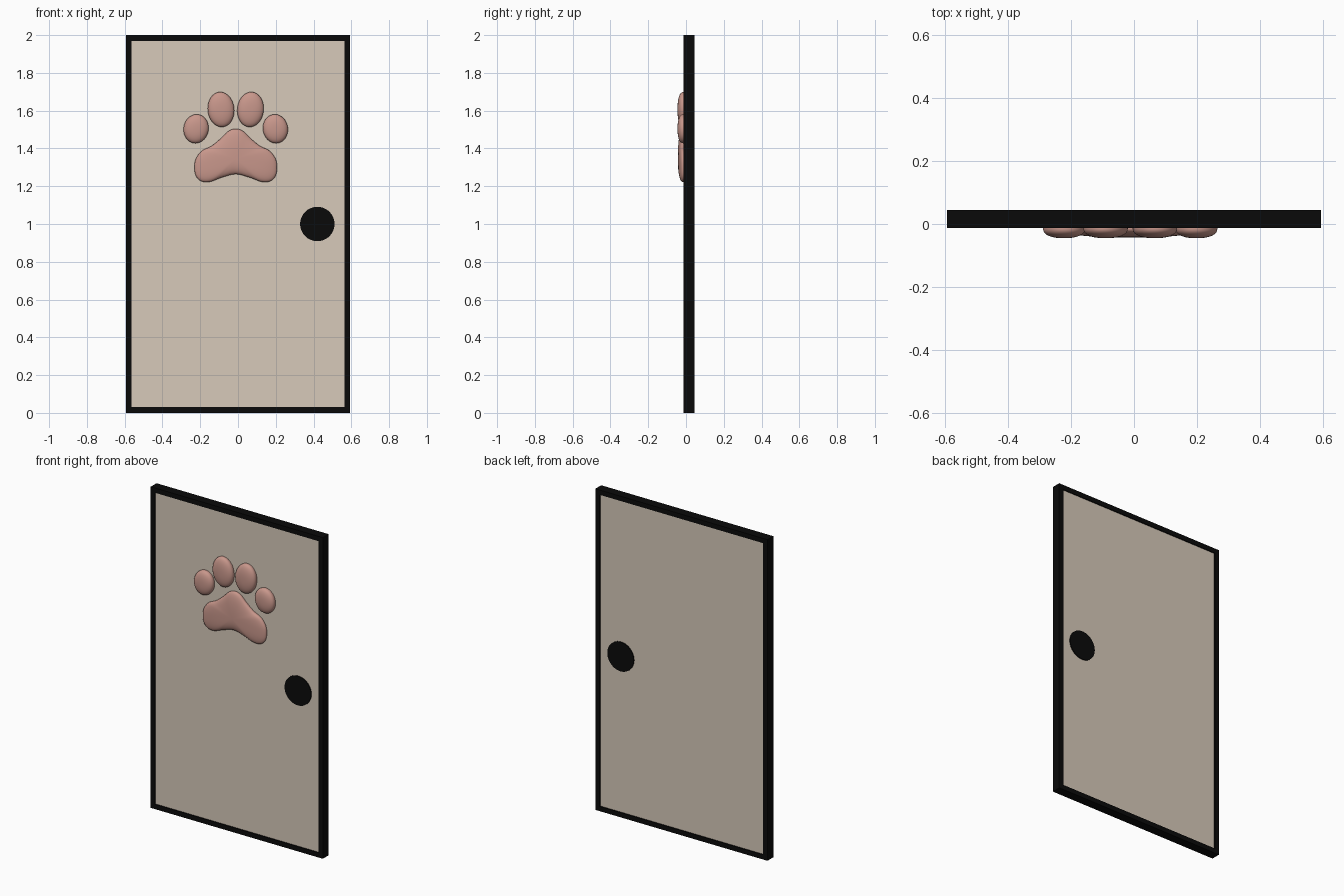
import bpy, bmesh, math

if "Cube" in bpy.data.objects:
    bpy.data.objects.remove(bpy.data.objects["Cube"])

W, H, B = 0.593, 2.0, 0.03         # half width, height, border
FRONT, BACK = -0.012, 0.045        # frame depth range
RECESS = 0.006
PAW_X = -0.012


def material(name, rgb):
    m = bpy.data.materials.new(name)
    m.diffuse_color = (*rgb, 1)
    m.use_nodes = True
    m.node_tree.nodes["Principled BSDF"].inputs["Base Color"].default_value = m.diffuse_color
    return m


BLACK = material("black", (0.003, 0.003, 0.003))
BEIGE = material("beige", (0.68, 0.59, 0.49))
PINK = material("pink", (0.58, 0.31, 0.26))


def finish(bm, name, mat, smooth=False):
    bmesh.ops.recalc_face_normals(bm, faces=bm.faces)
    me = bpy.data.meshes.new(name)
    bm.to_mesh(me)
    bm.free()
    ob = bpy.data.objects.new(name, me)
    bpy.context.collection.objects.link(ob)
    me.materials.append(mat)
    if smooth:
        me.polygons.foreach_set("use_smooth", [True] * len(me.polygons))
    return ob


def bridge(bm, a, b):
    n = len(a)
    for i in range(n):
        bm.faces.new((a[i], a[(i + 1) % n], b[(i + 1) % n], b[i]))


# Rectangular frame: four corner loops joined into a ring
def rect(bm, inset, y):
    x = W - inset
    return [bm.verts.new(p) for p in
            ((-x, y, inset), (x, y, inset), (x, y, H - inset), (-x, y, H - inset))]


bm = bmesh.new()
loops = [rect(bm, 0, FRONT), rect(bm, 0, BACK), rect(bm, B, BACK), rect(bm, B, FRONT)]
for i in range(4):
    bridge(bm, loops[i], loops[(i + 1) % 4])
finish(bm, "door_frame", BLACK)

# Slightly recessed panel
bm = bmesh.new()
a, b = rect(bm, B, FRONT + RECESS), rect(bm, B, BACK - RECESS)
bridge(bm, a, b)
bm.faces.new(a)
bm.faces.new(b)
finish(bm, "door_panel", BEIGE)

# Round handle disc passing through the panel
bpy.ops.mesh.primitive_cylinder_add(vertices=64, radius=0.091, depth=BACK - FRONT,
                                    location=(0.42, (FRONT + BACK) / 2, 1.0),
                                    rotation=(math.pi / 2, 0, 0))
knob = bpy.context.object
knob.name = "door_handle"
knob.data.materials.append(BLACK)
bpy.ops.object.shade_smooth_by_angle()


# Pillow: an outline shrunk towards its centre while it rises to the front
def pillow(name, outline, centre, top=-0.045, base=-0.014, steps=12):
    bm = bmesh.new()
    cx, cz = centre

    def ring(s, y):
        return [bm.verts.new((cx + (x - cx) * s, y, cz + (z - cz) * s)) for x, z in outline]

    prev = ring(0.97, 0.002)
    for i in range(steps):
        t = i / steps * math.pi / 2
        cur = ring(math.cos(t) ** 0.85, base + (top - base) * math.sin(t) ** 0.85)
        bridge(bm, prev, cur)
        prev = cur
    tip = bm.verts.new((cx, top, cz))
    for i in range(len(prev)):
        bm.faces.new((prev[i], prev[(i + 1) % len(prev)], tip))
    finish(bm, name, PINK, True)


# Closed Catmull-Rom curve through the points
def spline(pts, sub=5):
    n, out = len(pts), []
    for i in range(n):
        p = [pts[(i + k) % n] for k in (-1, 0, 1, 2)]
        for j in range(sub):
            t = j / sub
            out.append(tuple(0.5 * (2 * b + (c - a) * t + (2 * a - 5 * b + 4 * c - d) * t * t
                                    + (3 * b - a - 3 * c + d) * t ** 3)
                             for a, b, c, d in zip(*p)))
    return out


# Main pad: half outline mirrored
half = [(0, 1.504), (0.037, 1.493), (0.079, 1.453), (0.127, 1.414), (0.18, 1.387),
        (0.211, 1.345), (0.219, 1.30), (0.211, 1.255), (0.183, 1.227), (0.138, 1.223),
        (0.074, 1.246), (0, 1.264)]
full = half + [(-x, z) for x, z in half[-2:0:-1]]
pillow("paw_main_pad", spline([(x + PAW_X, z) for x, z in full]), (PAW_X, 1.345), top=-0.043)

# Toe pads: tilted ellipses, mirrored left and right
for kind, dx, z, rx, rz, tilt in (("inner", 0.078, 1.606, 0.07, 0.093, 6),
                                  ("outer", 0.21, 1.504, 0.066, 0.077, 10)):
    for side, s in (("left", -1), ("right", 1)):
        cx, r = PAW_X + s * dx, math.radians(tilt) * s * (1 if kind == "outer" else -1)
        if kind == "inner":
            r = -r
        pts = []
        for i in range(48):
            u = 2 * math.pi * i / 48
            ex, ez = rx * math.cos(u), rz * math.sin(u)
            pts.append((cx + ex * math.cos(r) + ez * math.sin(r),
                        z - ex * math.sin(r) + ez * math.cos(r)))
        if kind == "outer":
            pts = [(2 * cx - x, w) for x, w in pts]
        pillow(f"paw_{kind}_toe_{side}", pts, (cx, z))
